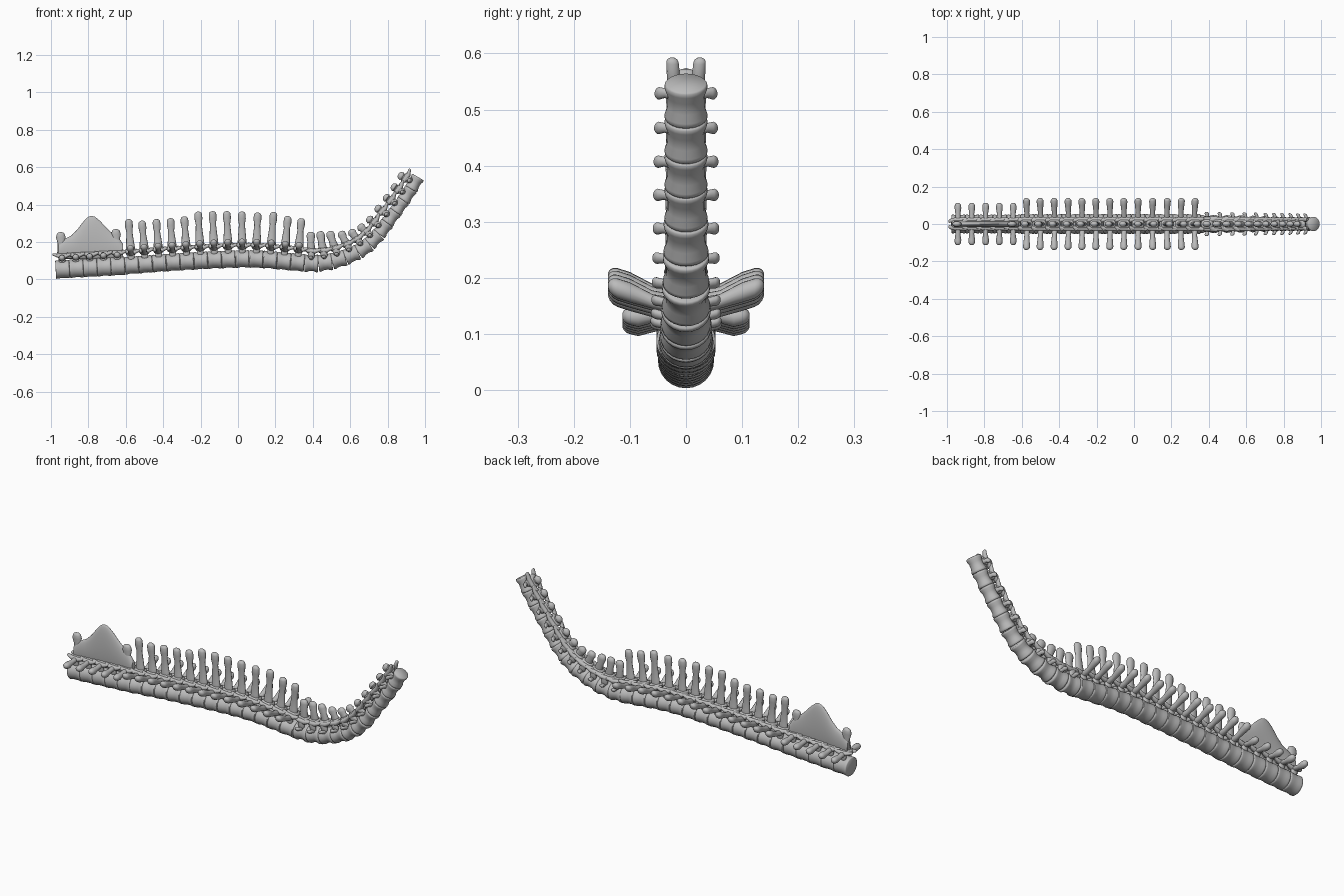
import bpy, bmesh, math
from mathutils import Matrix, Vector

cube = bpy.data.objects.get("Cube")
if cube:
    bpy.data.objects.remove(cube)

bone = bpy.data.materials.new("bone_grey")
bone.use_nodes = True
bone.diffuse_color = (0.5, 0.5, 0.5, 1)
bone.node_tree.nodes["Principled BSDF"].inputs["Base Color"].default_value = (0.5, 0.5, 0.5, 1)


def tube(bm, axis, rows, dome=True, seg=14):
    """Loft of ellipses; rows are (u, y, n, radius_a, radius_b), axis is the ring normal."""
    rows = [(Vector(r[:3]), r[3], r[4]) for r in rows]
    if dome:
        def cap(end, inner):
            d = (end[0] - inner[0]).normalized() * min(end[1:])
            return [(end[0] + d * k, end[1] * s, end[2] * s) for k, s in ((.45, .88), (.8, .6), (.97, .25))]
        rows = cap(rows[0], rows[1])[::-1] + rows + cap(rows[-1], rows[-2])
    a, b = [i for i in range(3) if i != "uyn".index(axis)]
    rings = []
    for c, ra, rb in rows:
        ring = []
        for k in range(seg):
            t = 2 * math.pi * k / seg
            p = c.copy()
            p[a] += ra * math.cos(t)
            p[b] += rb * math.sin(t)
            ring.append(bm.verts.new(p))
        rings.append(ring)
    for r, s in zip(rings, rings[1:]):
        for k in range(seg):
            j = (k + 1) % seg
            bm.faces.new((r[k], r[j], s[j], s[k]))
    bm.faces.new(rings[0])
    bm.faces.new(rings[-1])


def finish(bm, name, matrix=Matrix()):
    bmesh.ops.recalc_face_normals(bm, faces=bm.faces)
    mesh = bpy.data.meshes.new(name)
    bm.to_mesh(mesh)
    bm.free()
    mesh.materials.append(bone)
    ob = bpy.data.objects.new(name, mesh)
    bpy.context.collection.objects.link(ob)
    ob.matrix_world = matrix
    bpy.ops.object.select_all(action="DESELECT")
    ob.select_set(True)
    bpy.context.view_layer.objects.active = ob
    bpy.ops.object.shade_smooth_by_angle(angle=math.radians(50))


def lerp(table, x):
    for (x0, y0), (x1, y1) in zip(table, table[1:]):
        if x <= x1:
            return y0 + (y1 - y0) * max(0, (x - x0) / (x1 - x0))
    return table[-1][1]


# Centre line of the backbone, sampled smoothly
ctrl = [(-.975, .052), (-.6, .073), (-.4, .088), (-.1, .105), (.1, .108), (.3, .092), (.4, .085),
        (.5, .096), (.6, .128), (.68, .172), (.75, .238), (.81, .318), (.87, .4), (.92, .475), (.963, .547)]
pts = [Vector((x, 0, z)) for x, z in ctrl]
pts = [2 * pts[0] - pts[1]] + pts + [2 * pts[-1] - pts[-2]]
path = []
for p0, p1, p2, p3 in zip(pts, pts[1:], pts[2:], pts[3:]):
    for k in range(20):
        t = k / 20
        path.append(.5 * (2 * p1 + (p2 - p0) * t + (2 * p0 - 5 * p1 + 4 * p2 - p3) * t ** 2
                          + (3 * p1 - p0 - 3 * p2 + p3) * t ** 3))
path.append(pts[-2])
dist = [0]
for p, q in zip(path, path[1:]):
    dist.append(dist[-1] + (q - p).length)


def at(s):
    return Vector((lerp(list(zip(dist, [p.x for p in path])), s), 0,
                   lerp(list(zip(dist, [p.z for p in path])), s)))


SACRAL, BACK, NECK = 5, 13, 11
COUNT = SACRAL + BACK + NECK
L = dist[-1] / COUNT
back_tops = [.32, .312, .32, .325, .335, .36, .362, .362, .36, .355, .358, .337, .325]
neck_heights = [.165, .165, .155, .135, .118, .108, .1, .098, .096, .094, .094]


def centrum(bm, ry, rn, waist):
    prof = ((-.5, .93), (-.46, 1), (-.36, 1), (-.15, waist), (.15, waist), (.36, 1), (.46, 1), (.5, .93))
    tube(bm, "u", [(k * L, 0, 0, ry * f, rn * f) for k, f in prof], dome=False, seg=24)


def arch(bm, y, low, high, reach):
    # Pedicles, lamina and paired joint processes fore and aft
    for s in (-1, 1):
        tube(bm, "n", [(0, s * y, low, .017, .009), (0, s * y, high, .02, .011)])
        tube(bm, "u", [(-reach, s * y * .75, high + .012, .01, .007), (-.018, s * y, high + .004, .012, .011),
                       (.018, s * y, high, .012, .012), (reach, s * y * 1.1, high + .008, .011, .008)])
    tube(bm, "u", [(-.022, 0, high + .008, y, .012), (.02, 0, high + .006, y, .012)])


for i in range(COUNT):
    s = (i + .5) * L
    c = at(s)
    tan = (at(s + L * .45) - at(s - L * .45)).normalized()
    frame = Matrix(((tan.x, 0, -tan.z, c.x), (0, 1, 0, 0), (tan.z, 0, tan.x, c.z), (0, 0, 0, 1)))
    bm = bmesh.new()
    if i < SACRAL:
        name = f"sacral_vertebra_{i + 1:02d}"
        centrum(bm, .05, .049, .95)
        arch(bm, .022, .04, .068, .043)
        for m in (-1, 1):
            tube(bm, "y", [(0, m * .018, .068, .016, .012), (0, m * .055, .062, .013, .012),
                           (0, m * .085, .06, .018, .018), (0, m * .098, .061, .017, .016)])
        if i in (0, SACRAL - 1):
            tube(bm, "n", [(0, 0, .07, .026, .014), (0, 0, .14, .018, .01),
                           (0, 0, .17, .026, .015), (0, 0, .185, .022, .014)])
    elif i < SACRAL + BACK:
        k = i - SACRAL
        name = f"back_vertebra_{k + 1:02d}"
        centrum(bm, .053, .047, .93)
        arch(bm, .025, .036, .068, .042)
        for m in (-1, 1):
            tube(bm, "y", [(0, m * .022, .06, .018, .014), (0, m * .06, .068, .013, .013),
                           (0, m * .1, .084, .017, .018), (0, m * .122, .091, .019, .018)])
        h = back_tops[k] - c.z
        tube(bm, "n", [(0, 0, .065, .027, .016), (0, 0, .1, .023, .011), (0, 0, h - .065, .016, .009),
                       (0, 0, h - .035, .021, .014), (0, 0, h - .012, .02, .015)])
    else:
        k = i - SACRAL - BACK
        f = k / (NECK - 1)
        name = f"neck_vertebra_{k + 1:02d}"
        r = .047 - .011 * min(1, f * 1.4)
        centrum(bm, r + .002, r, .86)
        high = .064 - .014 * f
        arch(bm, .027 - .005 * f, r * .75, high, .046)
        for m in (-1, 1):
            tube(bm, "y", [(0, m * .02, .024, .013, .012), (0, m * (.042 - .004 * f), .028, .009, .008),
                           (-.003, m * (.056 - .008 * f), .032, .012, .009)])
        h = neck_heights[k]
        tube(bm, "n", [(-.002, 0, high, .025, .017), (-.004, 0, (high + h) / 2, .018, .011),
                       (-.004, 0, h - .016, .023, .016), (-.004, 0, h - .01, .021, .015)])
    finish(bm, name, frame)

# Fused crest over the hips
crest = [(-.96, .19), (-.93, .215), (-.89, .235), (-.86, .265), (-.83, .305), (-.805, .332), (-.785, .34),
         (-.765, .335), (-.735, .31), (-.7, .272), (-.67, .245), (-.64, .225), (-.615, .19)]
bm = bmesh.new()
rows = []
for k in range(40):
    x = -.96 + .345 * k / 39
    top = lerp(crest, x)
    rows.append((x, 0, (top + .11) / 2, .015, (top - .11) / 2))
tube(bm, "u", rows, dome=False, seg=28)
finish(bm, "sacral_crest")
